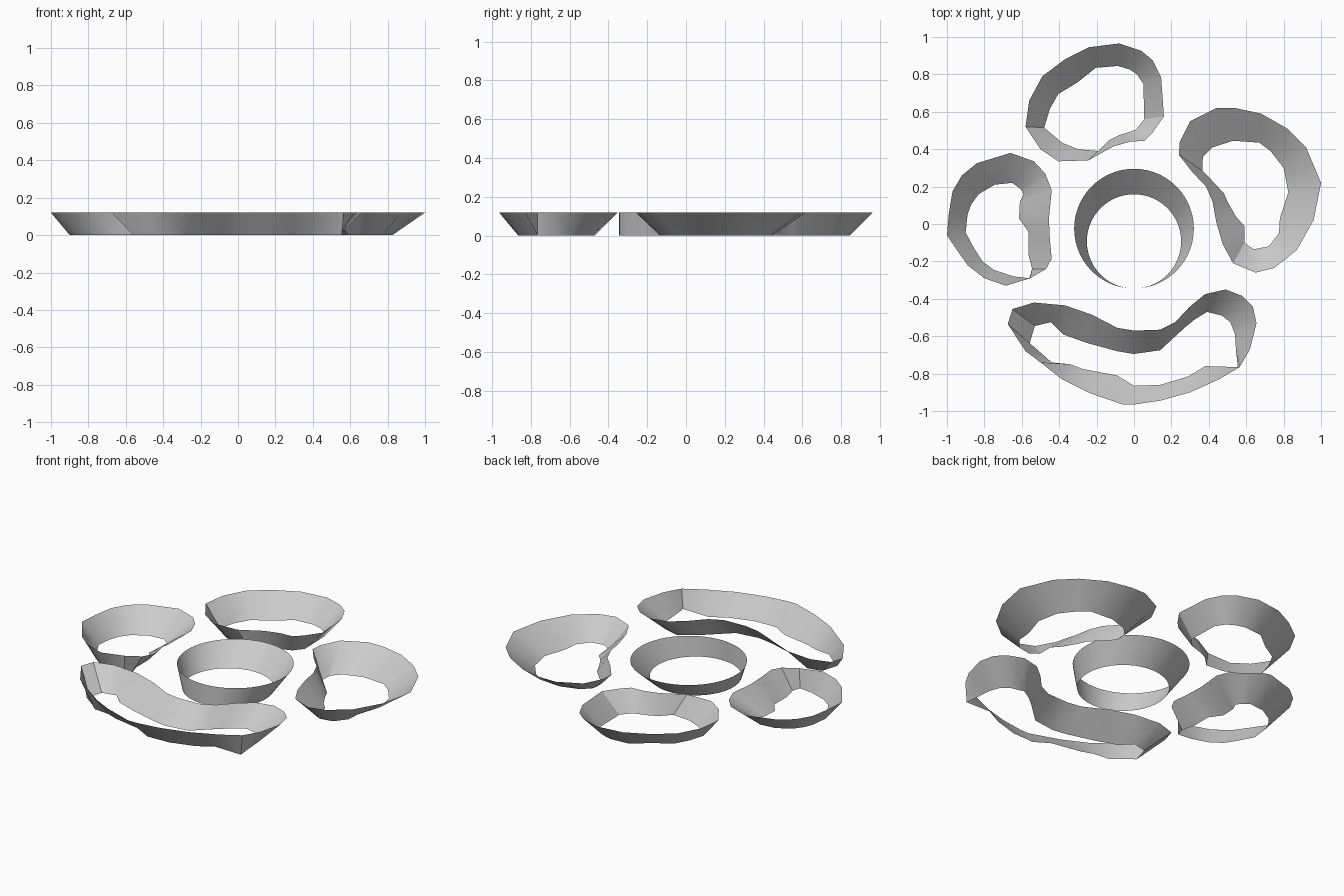
import bpy
from math import cos, sin, tau, radians

HEIGHT = 0.12


def wall(name, top, bottom):
    """Open flaring wall lofted between a bottom outline and a wider top outline."""
    n = len(top)
    verts = [(x, y, 0) for x, y in bottom] + [(x, y, HEIGHT) for x, y in top]
    # outlines run clockwise, so this winding faces outwards
    faces = [(i, n + i, n + (i + 1) % n, (i + 1) % n) for i in range(n)]
    mesh = bpy.data.meshes.new(name)
    mesh.from_pydata(verts, [], faces)
    mesh.update()
    ob = bpy.data.objects.new(name, mesh)
    bpy.context.collection.objects.link(ob)
    bpy.ops.object.select_all(action='DESELECT')
    ob.select_set(True)
    bpy.context.view_layer.objects.active = ob
    bpy.ops.object.shade_smooth_by_angle(angle=radians(30))
    return ob


def circle(r, cy, n=56):
    return [(r * sin(tau * i / n), cy + r * cos(tau * i / n)) for i in range(n)]


# Round centre ring, flaring towards the back
wall("centre_ring", circle(0.32, -0.025), circle(0.252, -0.093))

# Back petal
back_top = [(-.49, .79), (-.37, .88), (-.24, .945), (-.08, .965), (.04, .925), (.10, .875),
            (.145, .785), (.16, .575), (.10, .49), (.055, .445), (-.02, .44), (-.11, .415),
            (-.245, .34), (-.405, .335), (-.50, .40), (-.58, .52), (-.56, .66)]
back_low = [(-.405, .695), (-.305, .755), (-.205, .835), (-.085, .845), (-.02, .825), (.015, .80),
            (.05, .75), (.055, .56), (.01, .505), (-.03, .49), (-.08, .475), (-.13, .45),
            (-.19, .39), (-.30, .40), (-.385, .435), (-.48, .515), (-.45, .615)]
wall("back_petal", back_top, back_low)

# Right petal
right_top = [(.30, .55), (.44, .62), (.54, .62), (.68, .59), (.82, .51), (.92, .41), (1.0, .22),
             (.96, .02), (.87, -.14), (.75, -.235), (.65, -.26), (.53, -.21), (.475, -.11),
             (.44, .01), (.42, .12), (.385, .20), (.31, .28), (.24, .37), (.245, .44)]
right_low = [(.37, .36), (.42, .41), (.53, .445), (.67, .435), (.73, .39), (.80, .30), (.825, .17),
             (.78, .03), (.775, -.05), (.72, -.12), (.64, -.135), (.59, -.10), (.59, -.01),
             (.545, .04), (.505, .11), (.48, .165), (.41, .24), (.365, .285), (.365, .33)]
wall("right_petal", right_top, right_low)

# Left petal
left_top = [(-.66, .38), (-.535, .335), (-.475, .27), (-.44, .18), (-.455, .03), (-.45, -.08),
            (-.44, -.185), (-.47, -.24), (-.555, -.29), (-.685, -.33), (-.80, -.29), (-.89, -.22),
            (-.96, -.12), (-1, -.06), (-.99, .055), (-.97, .175), (-.92, .26), (-.84, .325)]
left_low = [(-.65, .22), (-.605, .185), (-.59, .16), (-.61, .12), (-.615, .03), (-.565, -.04),
            (-.565, -.16), (-.545, -.24), (-.56, -.29), (-.645, -.28), (-.75, -.245), (-.81, -.20),
            (-.855, -.13), (-.90, -.045), (-.89, .05), (-.87, .105), (-.83, .16), (-.745, .21)]
wall("left_petal", left_top, left_low)

# Long curved front petal
front_top = [(-.65, -.455), (-.535, -.42), (-.37, -.435), (-.225, -.485), (-.09, -.555), (0, -.57),
             (.14, -.565), (.22, -.525), (.295, -.445), (.38, -.375), (.49, -.35), (.58, -.385),
             (.635, -.44), (.655, -.53), (.62, -.67), (.565, -.765), (.455, -.83), (.30, -.90),
             (.14, -.945), (0, -.965), (-.06, -.965), (-.235, -.905), (-.385, -.83),
             (-.50, -.74), (-.58, -.68), (-.675, -.535)]
front_low = [(-.53, -.545), (-.445, -.525), (-.38, -.59), (-.255, -.635), (-.09, -.68), (0, -.695),
             (.14, -.675), (.205, -.615), (.27, -.555), (.325, -.51), (.39, -.47), (.47, -.49),
             (.515, -.525), (.54, -.59), (.545, -.67), (.555, -.765), (.38, -.76), (.29, -.815),
             (.14, -.86), (0, -.865), (-.09, -.81), (-.275, -.775), (-.34, -.75),
             (-.44, -.74), (-.485, -.70), (-.56, -.645)]
wall("front_petal", front_top, front_low)
